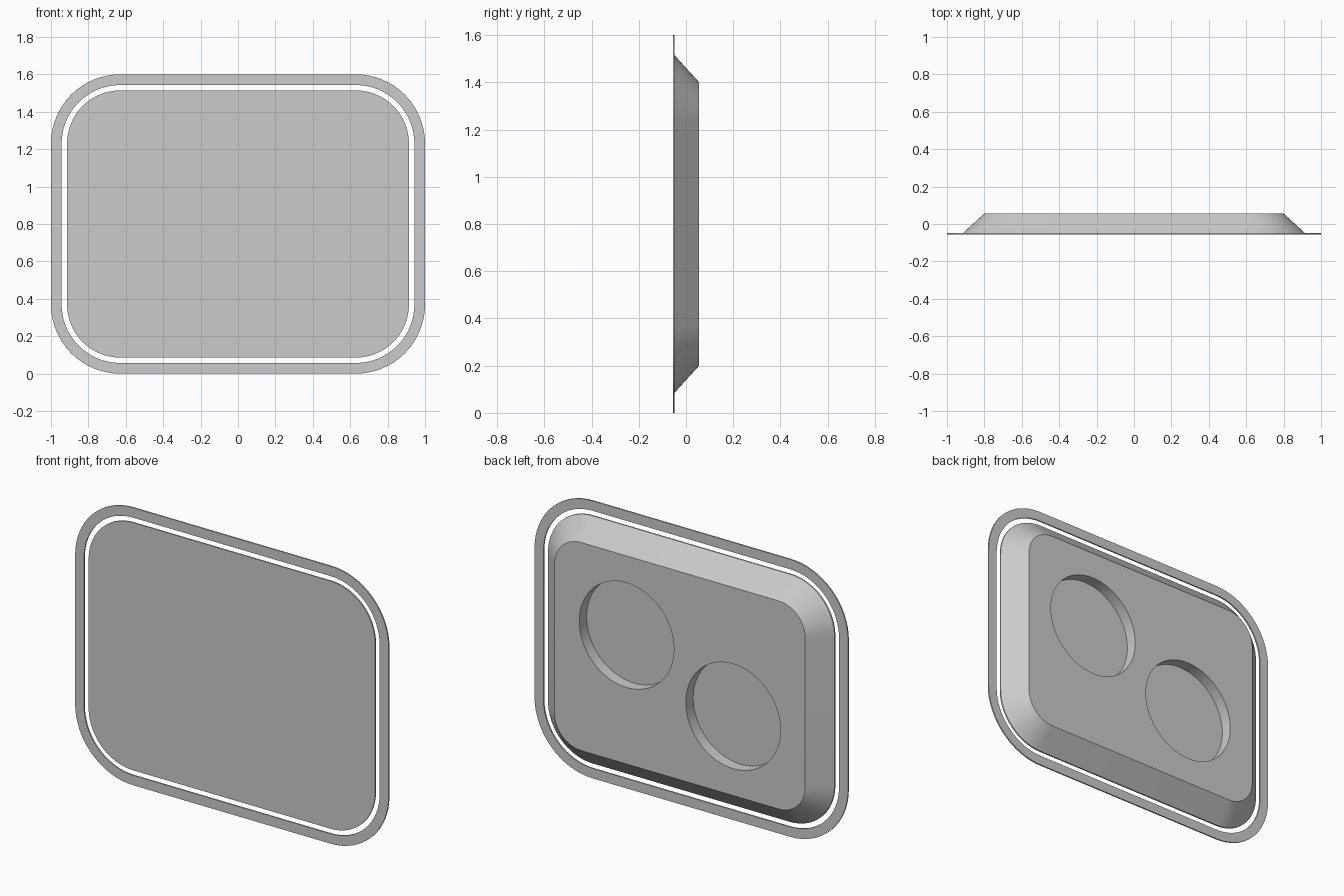
import bpy, bmesh, math

if "Cube" in bpy.data.objects:
    bpy.data.objects.remove(bpy.data.objects["Cube"])

grey = bpy.data.materials.new("light_grey")
grey.diffuse_color = (0.6, 0.6, 0.6, 1.0)
grey.use_nodes = True
grey.node_tree.nodes["Principled BSDF"].inputs["Base Color"].default_value = grey.diffuse_color

FRONT, BACK, LIP = -0.056, 0.056, -0.048
CORNER = 0.37      # outer corner radius
SEGS = 16          # segments per corner


def rounded_loop(bm, inset, y):
    """Rounded rectangle at depth y, offset inward from the 2 x 1.6 outline."""
    r = CORNER - inset
    verts = []
    for i, (sx, sz) in enumerate([(1, 1), (-1, 1), (-1, -1), (1, -1)]):
        for k in range(SEGS + 1):
            a = math.pi / 2 * (i + k / SEGS)
            verts.append(bm.verts.new((sx * (1 - CORNER) + r * math.cos(a), y,
                                       0.8 + sz * (0.8 - CORNER) + r * math.sin(a))))
    return verts


def bridge(bm, a, b):
    n = len(a)
    for i in range(n):
        j = (i + 1) % n
        bm.faces.new((a[i], a[j], b[j], b[i]))


def finish(name, bm):
    bmesh.ops.recalc_face_normals(bm, faces=bm.faces[:])
    mesh = bpy.data.meshes.new(name)
    bm.to_mesh(mesh)
    bm.free()
    mesh.materials.append(grey)
    ob = bpy.data.objects.new(name, mesh)
    bpy.context.collection.objects.link(ob)
    return ob


def activate(ob):
    bpy.ops.object.select_all(action='DESELECT')
    ob.select_set(True)
    bpy.context.view_layer.objects.active = ob


# Thin outer frame, separated from the panel by a gap
bm = bmesh.new()
loops = [rounded_loop(bm, d, y) for d, y in
         [(0, FRONT), (0, LIP), (0.057, LIP), (0.057, FRONT)]]
for i in range(4):
    bridge(bm, loops[i], loops[(i + 1) % 4])
frame = finish("outer_frame", bm)

# Panel with a flat front and bevelled back
bm = bmesh.new()
loops = [rounded_loop(bm, d, y) for d, y in
         [(0.086, FRONT), (0.086, LIP), (0.2, BACK)]]
for a, b in zip(loops, loops[1:]):
    bridge(bm, a, b)
bm.faces.new(loops[0])
bm.faces.new(loops[-1])
panel = finish("panel", bm)

# Two round pockets cut into the back
DEPTH = 0.067
for x, z in [(0.34, 0.943), (-0.34, 0.657)]:
    bpy.ops.mesh.primitive_cylinder_add(vertices=64, radius=0.302, depth=0.2,
                                        location=(x, BACK - DEPTH + 0.1, z),
                                        rotation=(math.pi / 2, 0, 0))
    cutter = bpy.context.object
    cutter.name = "pocket_cutter"
    cutter.hide_render = True
    cutter.data.materials.append(grey)
    mod = panel.modifiers.new("pocket", 'BOOLEAN')
    mod.operation = 'DIFFERENCE'
    mod.solver = 'EXACT'
    mod.object = cutter
    activate(panel)
    bpy.ops.object.modifier_apply(modifier=mod.name)
    bpy.data.objects.remove(cutter, do_unlink=True)

# Smooth the curved walls, keep the edges sharp
for ob in (frame, panel):
    activate(ob)
    bpy.ops.object.shade_smooth_by_angle(angle=math.radians(30))
